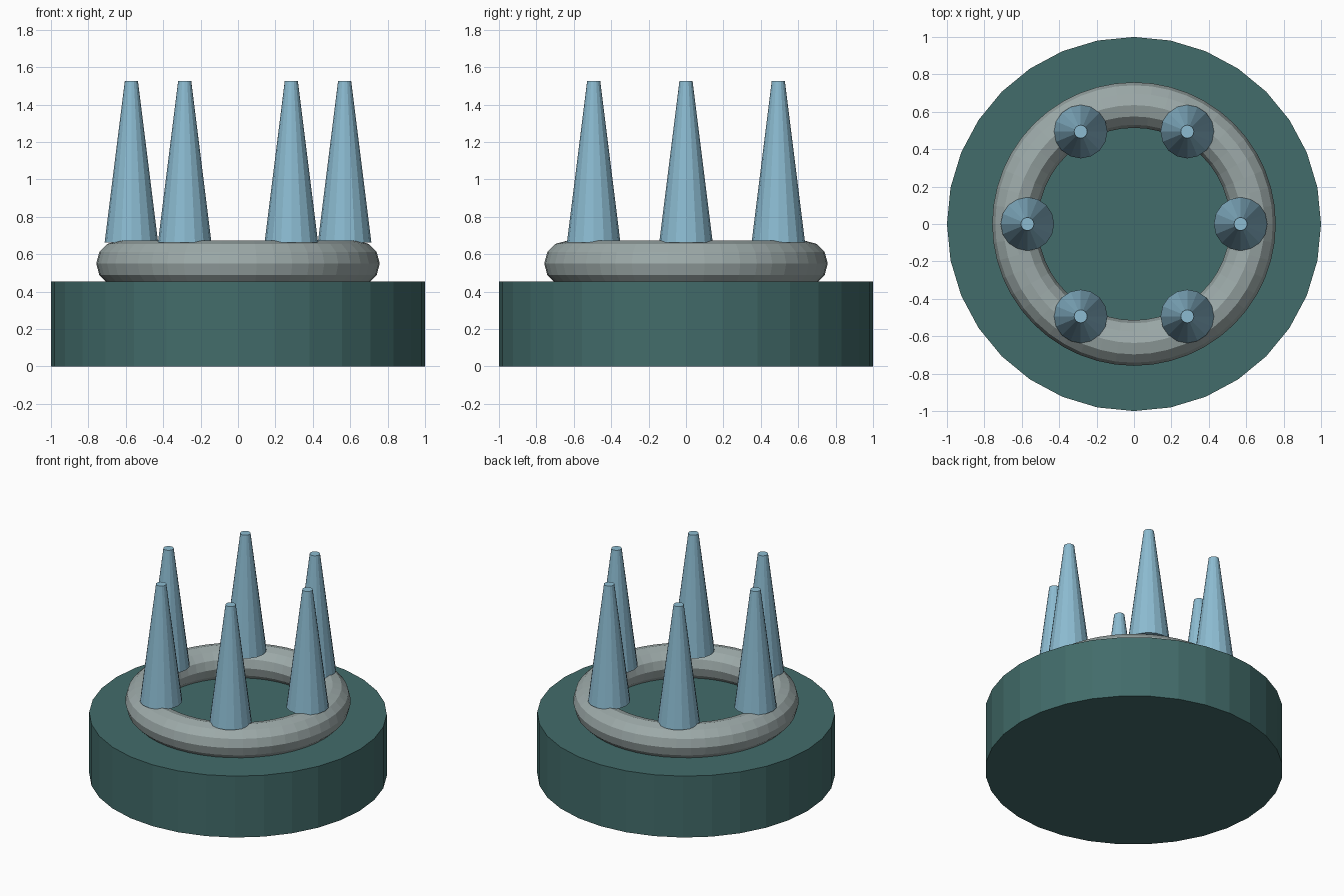
import bpy
import math

if "Cube" in bpy.data.objects:
    bpy.data.objects.remove(bpy.data.objects["Cube"])


def material(name, rgb):
    m = bpy.data.materials.new(name)
    m.diffuse_color = (*rgb, 1.0)
    m.use_nodes = True
    m.node_tree.nodes["Principled BSDF"].inputs["Base Color"].default_value = m.diffuse_color
    return m


def finish(name, mat):
    obj = bpy.context.object
    obj.name = name
    obj.data.materials.append(mat)
    return obj


dark_teal = material("dark teal", (0.055, 0.150, 0.145))
stone_grey = material("stone grey", (0.335, 0.400, 0.395))
ice_blue = material("ice blue", (0.262, 0.500, 0.640))

# Round base drum
BASE_H = 0.455
bpy.ops.mesh.primitive_cylinder_add(vertices=32, radius=1.0, depth=BASE_H,
                                    location=(0, 0, BASE_H / 2))
finish("base", dark_teal)

# Ring partly sunk into the base
bpy.ops.mesh.primitive_torus_add(major_segments=48, minor_segments=12,
                                 major_radius=0.636, minor_radius=0.122,
                                 location=(0, 0, 0.55))
finish("ring", stone_grey)

# Six tapered spikes standing on the ring
SPIKE_BOTTOM, SPIKE_TOP = 0.662, 1.527
for i in range(6):
    a = math.radians(60 * i)
    bpy.ops.mesh.primitive_cone_add(
        vertices=16, radius1=0.143, radius2=0.035,
        depth=SPIKE_TOP - SPIKE_BOTTOM,
        location=(0.57 * math.cos(a), 0.57 * math.sin(a),
                  (SPIKE_BOTTOM + SPIKE_TOP) / 2))
    finish(f"spike_{i + 1}", ice_blue)
